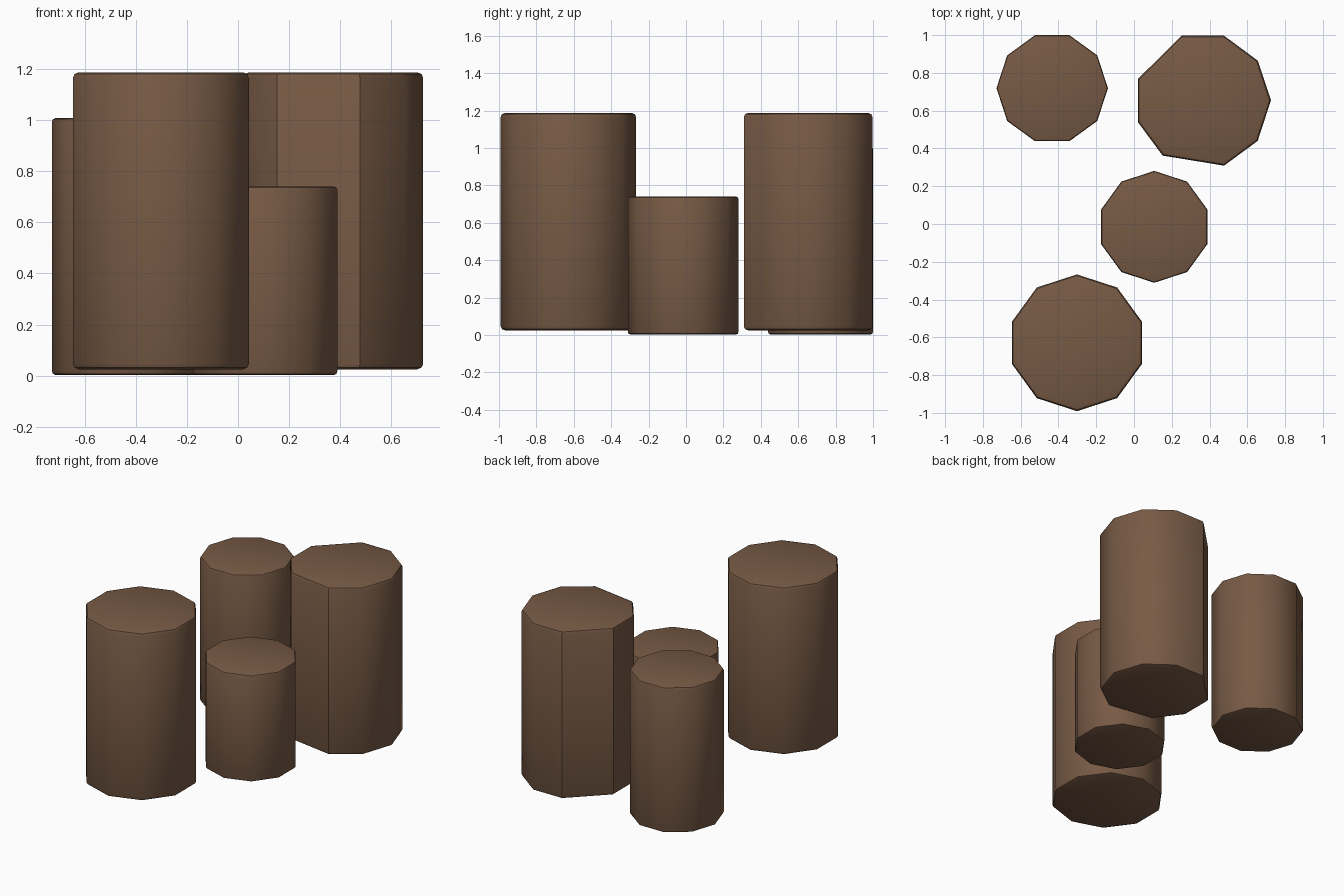
import bpy, bmesh, math

if "Cube" in bpy.data.objects:
    bpy.data.objects.remove(bpy.data.objects["Cube"])

wood = bpy.data.materials.new("brown wood")
wood.diffuse_color = (0.185, 0.102, 0.059, 1)
wood.use_nodes = True
wood.node_tree.nodes["Principled BSDF"].inputs["Base Color"].default_value = wood.diffuse_color


def ring(cx, cy, r, start):
    """Regular ten-sided outline."""
    return [(cx + r * math.cos(math.radians(start + 36 * i)),
             cy + r * math.sin(math.radians(start + 36 * i))) for i in range(10)]


def post(name, outline, z0, z1, bevel):
    """Prism with softened top and bottom rims."""
    bm = bmesh.new()
    base = bm.faces.new([bm.verts.new((x, y, z0)) for x, y in outline])
    out = bmesh.ops.extrude_face_region(bm, geom=[base], use_keep_orig=True)
    for v in out["geom"]:
        if isinstance(v, bmesh.types.BMVert):
            v.co.z = z1
    bmesh.ops.recalc_face_normals(bm, faces=bm.faces)
    rims = [e for e in bm.edges if abs(e.verts[0].co.z - e.verts[1].co.z) < 1e-5]
    bmesh.ops.bevel(bm, geom=rims, offset=bevel, segments=2, profile=0.5,
                    affect='EDGES')
    me = bpy.data.meshes.new(name)
    bm.to_mesh(me)
    bm.free()
    me.materials.append(wood)
    ob = bpy.data.objects.new(name, me)
    bpy.context.collection.objects.link(ob)
    bpy.ops.object.select_all(action='DESELECT')
    ob.select_set(True)
    bpy.context.view_layer.objects.active = ob
    bpy.ops.object.shade_smooth_by_angle(angle=math.radians(40))


# Regular posts
post("back_left_post", ring(-0.433, 0.719, 0.295, 0), 0.003, 1.008, 0.013)
post("short_middle_post", ring(0.107, -0.015, 0.296, 90), 0.003, 0.74, 0.013)
post("front_post", ring(-0.302, -0.629, 0.362, 90), 0.025, 1.187, 0.022)

# Irregular post with one flattened side
post("back_right_post",
     [(0.725, 0.655), (0.655, 0.865), (0.477, 0.997), (0.252, 0.997),
      (0.02, 0.767), (0.02, 0.54), (0.152, 0.362), (0.477, 0.309),
      (0.655, 0.44)], 0.025, 1.187, 0.022)
